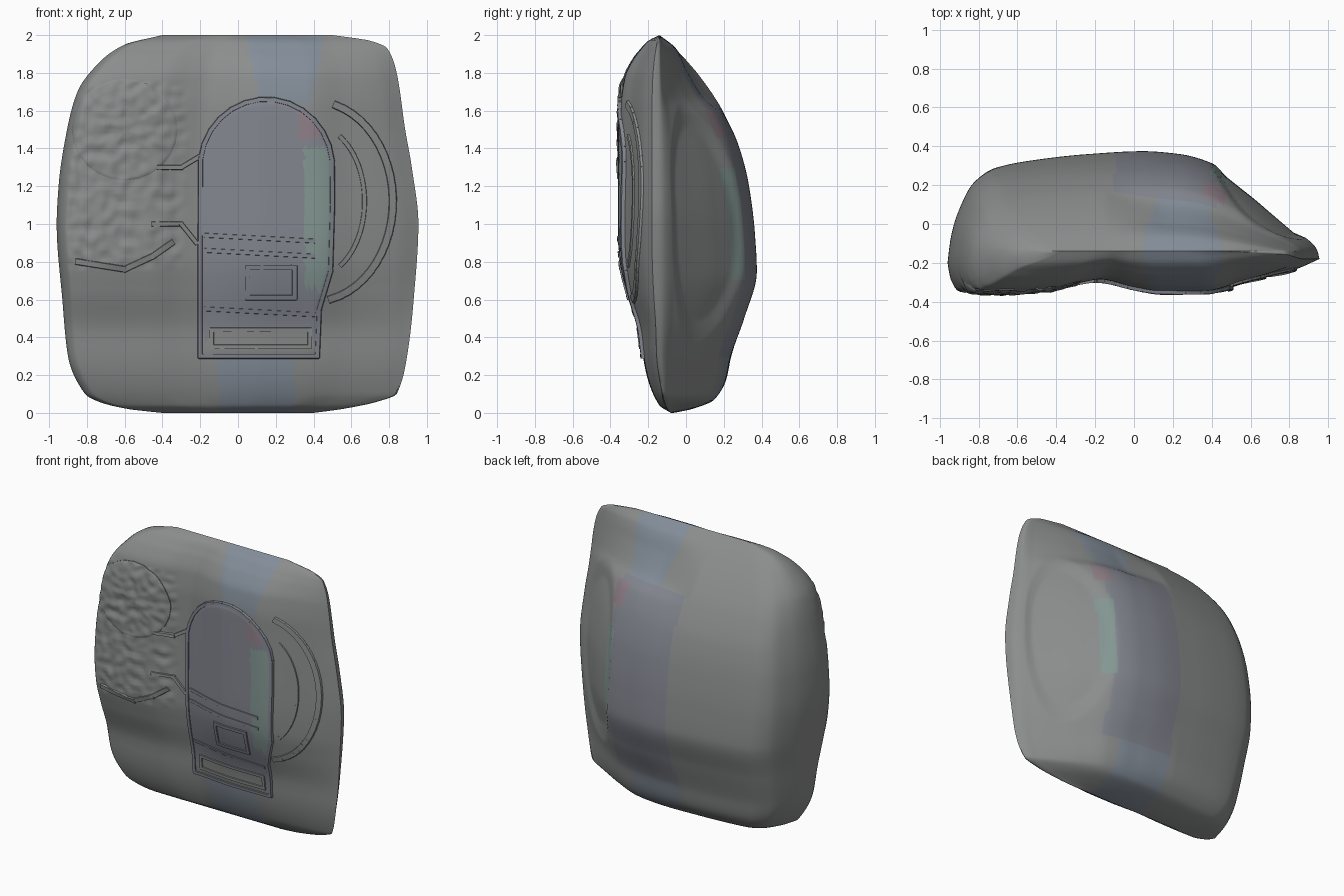
import bpy, bmesh
from math import sin, cos, pi, hypot
from mathutils import Vector, noise

if "Cube" in bpy.data.objects:
    bpy.data.objects.remove(bpy.data.objects["Cube"])


def curve(keys):
    """Monotone smooth interpolation through (position, value) keys."""
    xs, ys = zip(*keys)
    d = [(ys[i+1]-ys[i])/(xs[i+1]-xs[i]) for i in range(len(xs)-1)]
    m = [d[0]] + [2*a*b/(a+b) if a*b > 0 else 0 for a, b in zip(d, d[1:])] + [d[-1]]

    def f(x):
        x = min(max(x, xs[0]), xs[-1])
        i = max(j for j in range(len(d)) if xs[j] <= x)
        h = xs[i+1]-xs[i]
        t = (x-xs[i])/h
        return ((1+2*t)*(1-t)**2*ys[i] + t*(1-t)**2*h*m[i]
                + t*t*(3-2*t)*ys[i+1] + t*t*(t-1)*h*m[i+1])
    return f


# silhouette half widths and depth scaling against height
left = curve([(0, .4), (.02, .58), (.06, .74), (.1, .81), (.3, .9), (.6, .93), (1, .96),
              (1.2, .95), (1.5, .905), (1.7, .85), (1.85, .74), (1.95, .6), (2, .4)])
right = curve([(0, .4), (.02, .55), (.06, .74), (.1, .84), (.3, .895), (.6, .93), (1, .955),
               (1.3, .92), (1.5, .885), (1.8, .84), (1.93, .79), (1.97, .7), (2, .5)])
mid = curve([(0, -.08), (.35, -.14), (2, -.14)])
back_left = curve([(0, .03), (.02, .25), (.07, .52), (.17, .68), (.3, .75), (.5, .87), (.75, 1),
                   (.95, .98), (1.2, .92), (1.4, .83), (1.6, .66), (1.75, .47), (1.9, .22), (2, 0)])
back_right = curve([(0, .03), (.02, .25), (.07, .52), (.17, .65), (.3, .72), (.5, .87), (.75, 1),
                    (.95, .98), (1.2, .92), (1.4, .82), (1.58, .65), (1.67, .46), (1.8, .3), (1.93, .17), (2, 0)])
front_k = curve([(0, 0), (.04, .2), (.17, .35), (.43, .48), (.65, .8), (.82, .97), (1, 1),
                 (1.6, 1), (1.77, .9), (1.88, .65), (1.92, .5), (1.97, .28), (2, 0)])
blend = curve([(-.15, 0), (0, .6), (.15, 1)])
# depth across the width at mid height
front_p = curve([(-1, -.2), (-.985, -.28), (-.94, -.345), (-.8, -.355), (-.5, -.34), (-.3, -.3),
                 (-.2, -.285), (0, -.325), (.15, -.348), (.42, -.345), (.65, -.29), (.88, -.23), (1, -.18)])
back_p = curve([(-1, -.2), (-.985, -.08), (-.95, .05), (-.86, .22), (-.75, .29), (-.5, .335), (-.25, .36),
                (.05, .375), (.25, .36), (.42, .315), (.6, .195), (.78, .05), (.9, -.05), (.98, -.12), (1, -.17)])


def front_y(x, z):
    u = x/(left(z) if x < 0 else right(z))
    y = mid(z) + (front_p(u)-mid(z))*front_k(z)
    if -.9 < x < -.28 and .78 < z < 1.75:      # rough upper left surface
        y += .014*noise.noise(Vector((x*20, 3, z*20)))
    return y


def back_y(x, z):
    u = x/(left(z) if x < 0 else right(z))
    w = blend(x)
    k = back_left(z)*(1-w) + back_right(z)*w
    r = hypot((x-.64)/.24, (z-1)/.64)          # shallow oval hollow
    return mid(z) + (back_p(u)-mid(z))*k - .025*min(1, max(0, (1-r)*5))


def tint(name, c):
    mt = bpy.data.materials.new(name)
    mt.diffuse_color = (*c, 1)
    mt.use_nodes = True
    mt.node_tree.nodes["Principled BSDF"].inputs["Base Color"].default_value = mt.diffuse_color
    return mt


GREY = tint("grey", (.26, .265, .265))
BLUE = tint("blue_grey", (.23, .27, .32))
SLATE = tint("slate", (.23, .24, .28))
TEAL = tint("teal", (.23, .31, .29))
ROSE = tint("rose", (.28, .22, .25))


def pick(x, z, front):
    """Material index for the coloured bands."""
    if z > 1.64:
        return 1 if .05 < x < .45 and abs(x-.25) < .1+.22*(z-1.5) else 0
    if z < .3:
        return 1 if -.1 < x < .3 else 0
    if front:
        return 0
    if .4 < x < .49 and .7 < z < 1.3:
        return 3
    if .36 < x < .47 and 1.45 < z < 1.6:
        return 4
    return 2 if -.1 < x < .42 else 0


def finish(name, bm, mats, angle=.7):
    bmesh.ops.remove_doubles(bm, verts=bm.verts, dist=.0004)
    bmesh.ops.recalc_face_normals(bm, faces=bm.faces)
    me = bpy.data.meshes.new(name)
    bm.to_mesh(me)
    bm.free()
    for mt in mats:
        me.materials.append(mt)
    ob = bpy.data.objects.new(name, me)
    bpy.context.collection.objects.link(ob)
    bpy.context.view_layer.objects.active = ob
    ob.select_set(True)
    bpy.ops.object.shade_smooth_by_angle(angle=angle)
    ob.select_set(False)


def skin(bm, rows, closed):
    for a, b in zip(rows, rows[1:]):
        for i in range(len(a) if closed else len(a)-1):
            j = (i+1) % len(a)
            bm.faces.new((a[i], a[j], b[j], b[i]))


# main cushion-shaped body
bm = bmesh.new()
NZ, NU = 120, 110
rows = []
for k in range(NZ+1):
    t = k/NZ
    z = 2*(.5*t + .25*(1-cos(pi*t)))
    us = [.4*(2*i/NU-1) - .6*cos(pi*i/NU) for i in range(NU+1)]
    xs = [u*(left(z) if u < 0 else right(z)) for u in us]
    rows.append([bm.verts.new((x, front_y(x, z), z)) for x in xs]
                + [bm.verts.new((x, back_y(x, z), z)) for x in xs[-2:0:-1]])
skin(bm, rows, True)
for ring in (rows[0], rows[-1]):
    bm.faces.new(ring)
for f in bm.faces:
    c = f.calc_center_median()
    f.material_index = pick(c.x, c.z, c.y < -.14)
finish("body", bm, [GREY, BLUE, SLATE, TEAL, ROSE], 1.0)


def plate(name, outline, height, mats, chooser=lambda x, z: 0):
    """Raised plate that follows the front surface."""
    pts = []
    for a, b in zip(outline, outline[1:]+outline[:1]):
        pts += [Vector(a).lerp(Vector(b), s/4) for s in range(4)]
    c = sum(pts, Vector((0, 0)))/len(pts)
    bm = bmesh.new()

    def loop(s, h):
        q = [c.lerp(p, s) for p in pts]
        return [bm.verts.new((p.x, front_y(p.x, p.y)-h, p.y)) for p in q]
    rings = [loop(1, -.02), loop(1, height*.6), loop(.97, height)]
    rings += [loop(s/14, height) for s in range(13, 0, -1)]
    skin(bm, rings, True)
    bm.faces.new(rings[-1])
    for f in bm.faces:
        m = f.calc_center_median()
        f.material_index = chooser(m.x, m.z)
    finish(name, bm, mats)


def strip(name, path, width, height, mat, base=0, closed=False):
    """Narrow moulding that follows the front surface."""
    pts = [Vector(p) for p in path]
    ends = list(zip(pts, pts[1:]+pts[:1]))
    bm = bmesh.new()
    for a, b in ends if closed else ends[:-1]:
        d = (b-a).normalized()
        n = Vector((-d.y, d.x))*width/2
        steps = max(1, int((b-a).length/.05))
        secs = []
        for s in range(steps+1):
            p = (a-d*width*.3).lerp(b+d*width*.3, s/steps)
            sec = []
            for q, h in ((p-n, -.015), (p-n*.7, height), (p+n*.7, height), (p+n, -.015)):
                sec.append(bm.verts.new((q.x, front_y(q.x, q.y)-base-h, q.y)))
            secs.append(sec)
        skin(bm, secs, False)
        bm.faces.new(secs[0])
        bm.faces.new(secs[-1])
    finish(name, bm, [mat])


def ellipse(cx, cz, rx, rz, a0=0, a1=2*pi, n=24):
    return [(cx+rx*cos(a0+(a1-a0)*i/n), cz+rz*sin(a0+(a1-a0)*i/n)) for i in range(n)]


def box(x0, x1, z0, z1):
    return [(x0, z0), (x1, z0), (x1, z1), (x0, z1)]


# arched front panel with colour bands
arch = [(-.2, .3), (.1, .3), (.42, .3), (.43, .55), (.49, .75), (.5, 1.1)]
arch += ellipse(.15, 1.3, .35, .36, .1, pi+.1, 14) + [(-.2, .9), (-.2, .6)]
plate("front_panel", arch, .012, [SLATE, TEAL, ROSE, GREY],
      lambda x, z: (1 if x > .35 and .65 < z < 1.4 else
                    2 if x > .32 and z >= 1.45 else
                    3 if z < .42 else 0))

# mouldings on and around the panel
strip("panel_border", arch, .03, .01, SLATE, .008, True)
strip("side_arc", ellipse(.4, 1.12, .42, .53, -1.35, 1.4), .05, .012, GREY)
strip("inner_side_arc", ellipse(.4, 1.12, .27, .4, -1.0, 1.1), .03, .008, GREY)
strip("window_frame", box(.05, .3, .61, .77), .035, .01, SLATE, .01, True)
strip("lower_frame", box(-.14, .38, .35, .44), .03, .01, GREY, .01, True)
for i, z in enumerate((.55, .86, .94)):
    strip(f"cross_bar_{i+1}", [(-.17, z), (.4, z-.03)], .03, .008, SLATE, .01)

# upper left rough disc and its links to the panel
plate("left_disc", ellipse(-.6, 1.5, .28, .27), .008, [GREY])
strip("link_bar", [(-.42, 1.3), (-.3, 1.3), (-.2, 1.36)], .03, .014, GREY)
strip("lower_link_bar", [(-.45, 1.0), (-.3, 1.0), (-.22, .9)], .03, .01, GREY)
strip("left_lower_edge", [(-.85, .8), (-.6, .76), (-.45, .83), (-.35, .9)], .04, .01, GREY)
